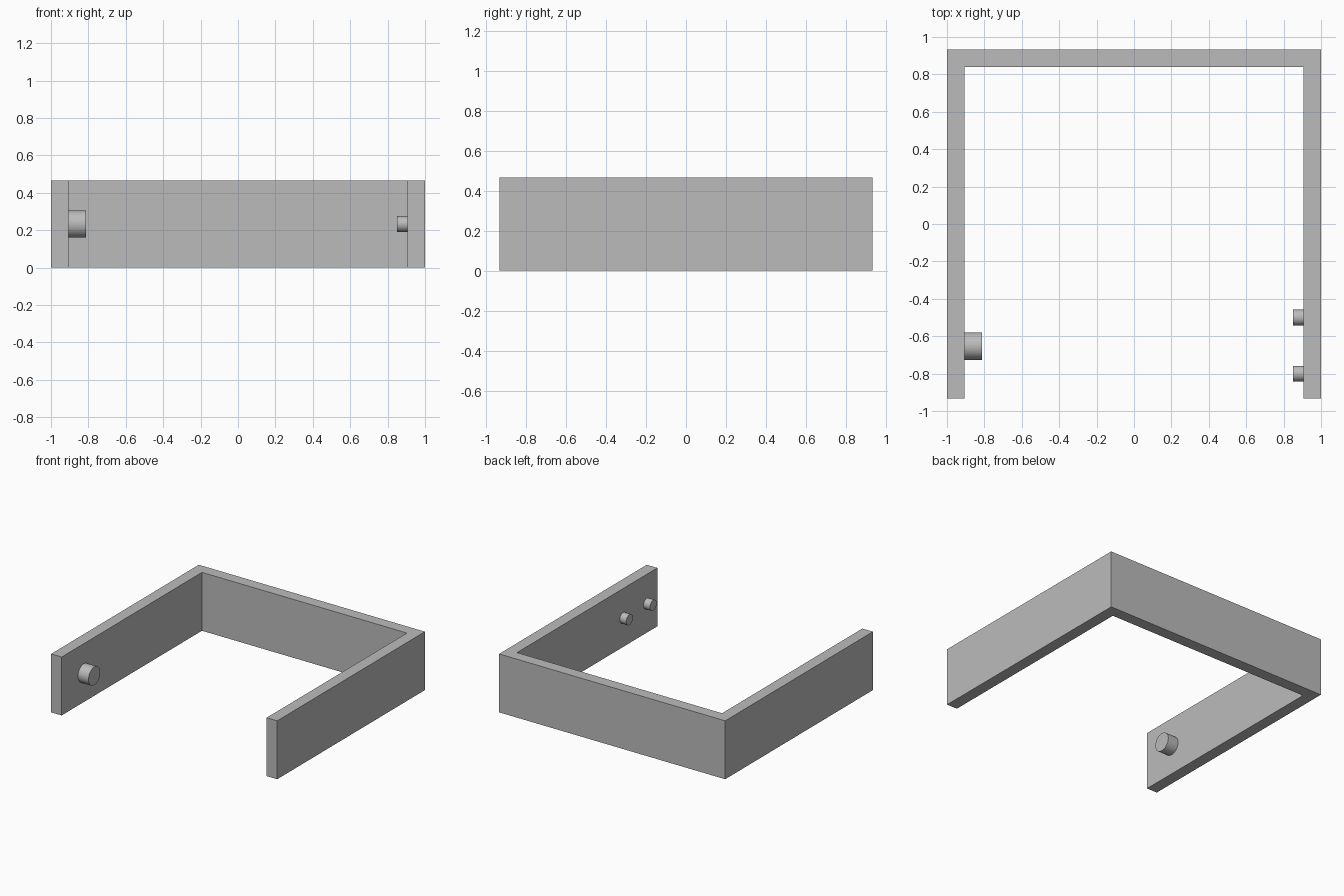
import bpy
import bmesh
import math

cube = bpy.data.objects.get("Cube")
if cube:
    bpy.data.objects.remove(cube, do_unlink=True)

W, D, H, T = 1.0, 0.933, 0.467, 0.0933   # half width, half depth, height, wall

grey = bpy.data.materials.new("plain grey")
grey.use_nodes = True
color = (0.5, 0.5, 0.5, 1)
grey.diffuse_color = color
grey.node_tree.nodes["Principled BSDF"].inputs["Base Color"].default_value = color


# U-shaped frame, open at the front, extruded upwards
def build_frame():
    half = [(W, D), (W, -D), (W - T, -D), (W - T, D - T)]
    outline = half + [(-x, y) for x, y in reversed(half)]
    bm = bmesh.new()
    base = bm.faces.new([bm.verts.new((x, y, 0)) for x, y in outline])
    top = bmesh.ops.extrude_face_region(bm, geom=[base])["geom"]
    bmesh.ops.translate(bm, vec=(0, 0, H),
                        verts=[v for v in top if isinstance(v, bmesh.types.BMVert)])
    bmesh.ops.recalc_face_normals(bm, faces=bm.faces)
    mesh = bpy.data.meshes.new("frame")
    bm.to_mesh(mesh)
    bm.free()
    mesh.materials.append(grey)
    bpy.context.collection.objects.link(bpy.data.objects.new("frame", mesh))


# Round peg standing on the inner face of a side wall
def add_peg(name, side, y, radius, length):
    x = side * (W - T - length / 2)
    bpy.ops.mesh.primitive_cylinder_add(vertices=64, radius=radius, depth=length,
                                        location=(x, y, H / 2),
                                        rotation=(0, math.pi / 2, 0))
    peg = bpy.context.object
    peg.name = name
    peg.data.materials.append(grey)
    bpy.ops.object.shade_smooth_by_angle(angle=math.radians(30))


build_frame()
add_peg("large_peg_right", -1, -0.653, 0.0733, 0.0933)
add_peg("small_peg_left_front", 1, -0.8, 0.042, 0.057)
add_peg("small_peg_left_back", 1, -0.5, 0.042, 0.057)
